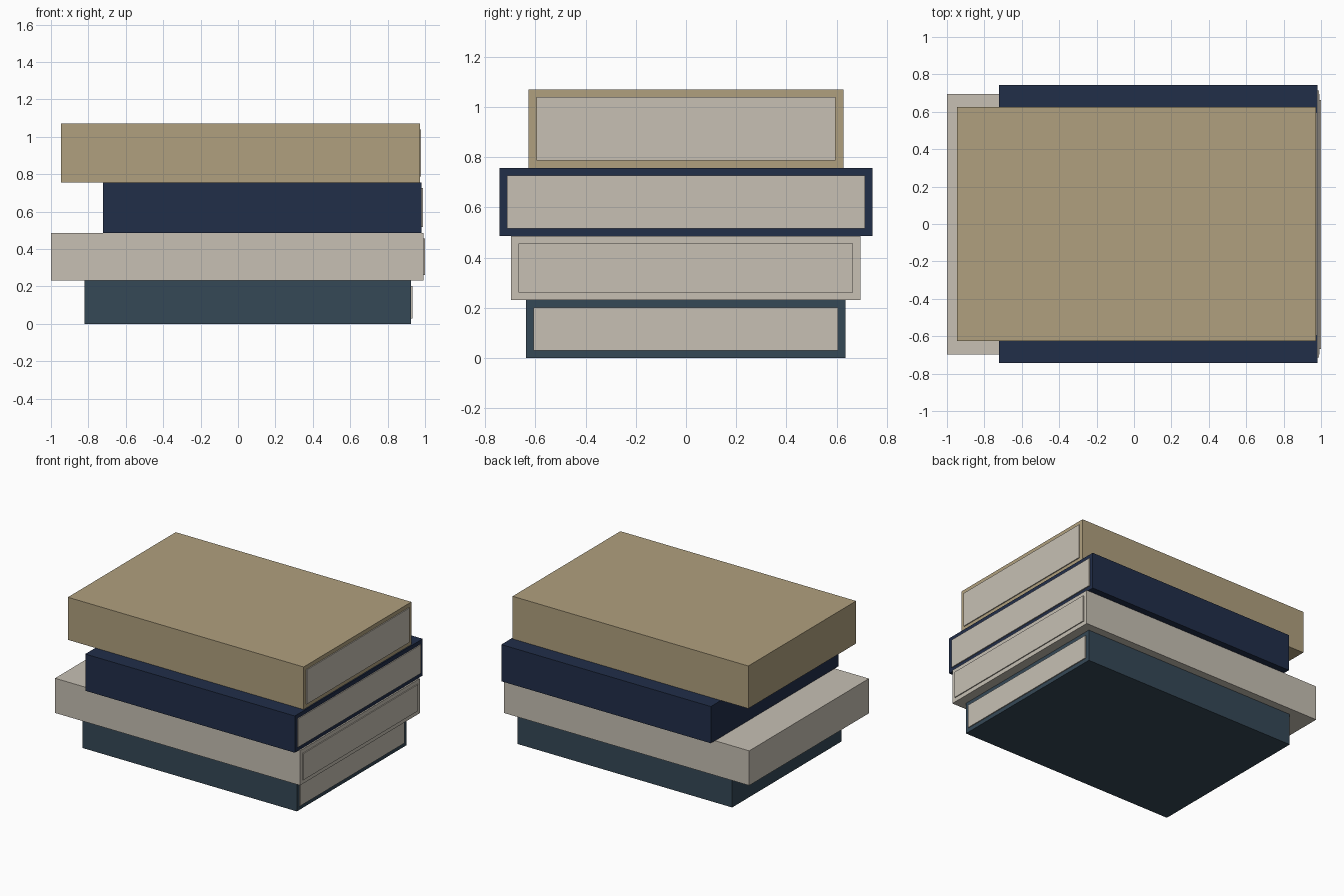
import bpy

if "Cube" in bpy.data.objects:
    bpy.data.objects.remove(bpy.data.objects["Cube"])


def linear(c):
    c /= 255
    return c / 12.92 if c <= 0.04045 else ((c + 0.055) / 1.055) ** 2.4


def material(name, rgb):
    m = bpy.data.materials.new(name)
    m.diffuse_color = (*[linear(c) for c in rgb], 1)
    m.use_nodes = True
    m.node_tree.nodes["Principled BSDF"].inputs["Base Color"].default_value = m.diffuse_color
    return m


def box(name, lo, hi, mat):
    bpy.ops.mesh.primitive_cube_add(size=1, location=[(a + b) / 2 for a, b in zip(lo, hi)])
    o = bpy.context.object
    o.name = name
    o.scale = [b - a for a, b in zip(lo, hi)]
    bpy.ops.object.transform_apply(location=False, rotation=False, scale=True)
    o.data.materials.append(mat)
    return o


cream = material("cream", (199, 192, 180))
teal = material("teal", (53, 72, 86))
navy = material("navy", (33, 46, 73))
tan = material("tan", (176, 160, 126))

# Stacked books: name, x range, y range, z range, cover colour
books = [
    ("bottom_book", (-0.82, 0.925), (-0.637, 0.635), (0, 0.232), teal),
    ("cream_book", (-1.0, 0.993), (-0.697, 0.694), (0.232, 0.487), cream),
    ("navy_book", (-0.722, 0.982), (-0.743, 0.743), (0.487, 0.757), navy),
    ("top_book", (-0.945, 0.972), (-0.626, 0.626), (0.757, 1.07), tan),
]
border, thick = 0.03, 0.007
for name, x, y, z, mat in books:
    box(name + "_cover", (x[0], y[0], z[0]), (x[1], y[1], z[1]), mat)
    # Thin page panel on the open edge
    box(name + "_pages", (x[1], y[0] + border, z[0] + border),
        (x[1] + thick, y[1] - border, z[1] - border), cream)
